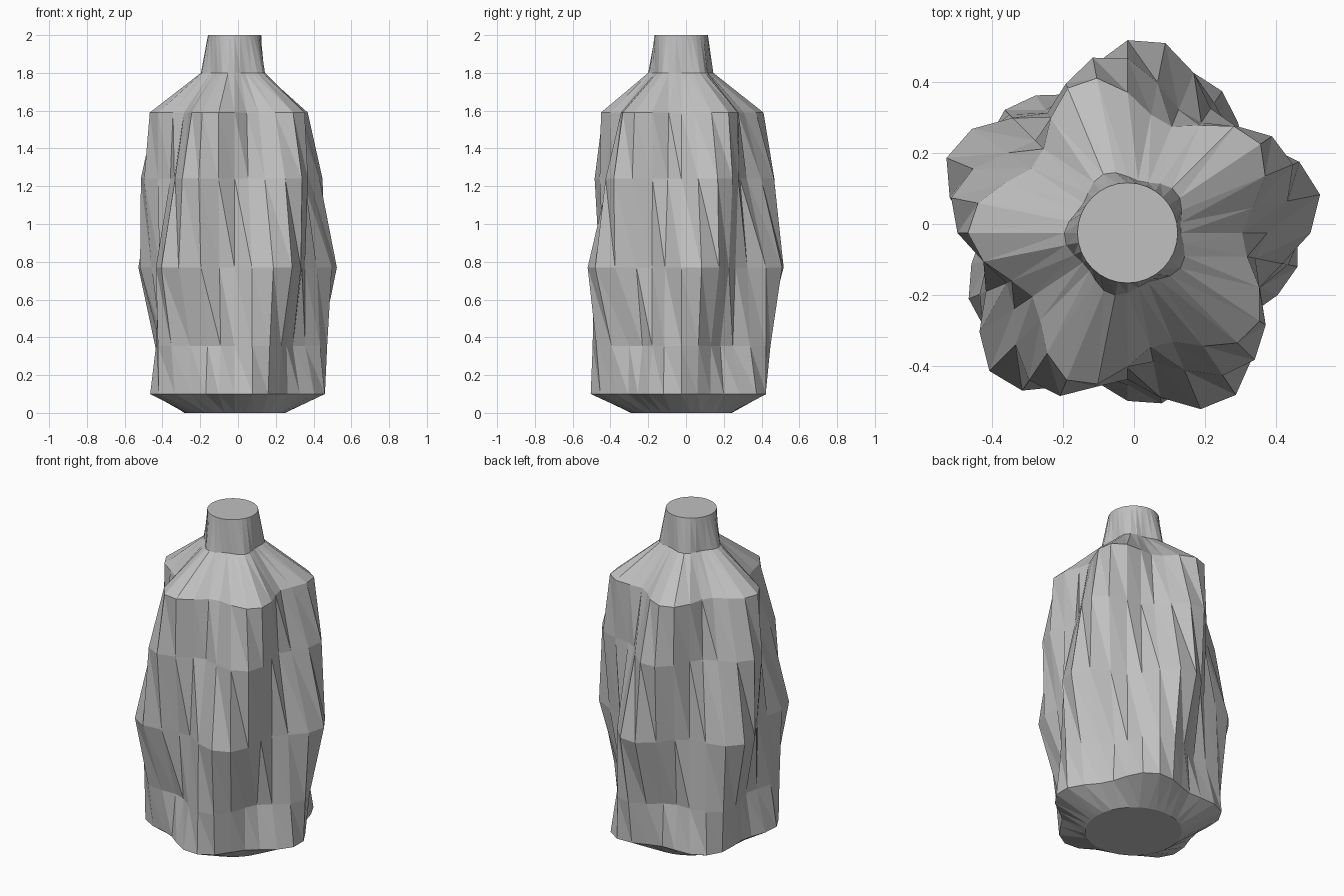
import bpy, bmesh, math

if "Cube" in bpy.data.objects:
    bpy.data.objects.remove(bpy.data.objects["Cube"])

SEGMENTS = 32
LOBES = 5
CX, CY = -0.018, -0.025

# profile rings: height, mean radius, lobe depth, twist in degrees
RINGS = [
    (0.00, 0.267, 0.0, -10),
    (0.10, 0.443, 0.046, -8),
    (0.355, 0.430, 0.060, 0.5),
    (0.77, 0.477, 0.075, 12),
    (1.24, 0.436, 0.070, 25.5),
    (1.59, 0.386, 0.064, 34.3),
    (1.80, 0.164, 0.015, 40),
    (2.00, 0.141, 0.0, 45),
]

bm = bmesh.new()
loops = []
for z, radius, depth, twist in RINGS:
    loop = []
    for i in range(SEGMENTS):
        a = 2 * math.pi * i / SEGMENTS
        r = radius + depth * math.cos(LOBES * (a - math.radians(twist)))
        loop.append(bm.verts.new((CX + r * math.cos(a), CY + r * math.sin(a), z)))
    loops.append(loop)

# fluted wall, split along the twist diagonals
for low, high in zip(loops, loops[1:]):
    for i in range(SEGMENTS):
        k = (i + 1) % SEGMENTS
        bm.faces.new((low[i], low[k], high[i]))
        bm.faces.new((low[k], high[k], high[i]))

# closed base and neck top
bm.faces.new(loops[0][::-1])
bm.faces.new(loops[-1])

mesh = bpy.data.meshes.new("twisted_bottle")
bm.to_mesh(mesh)
bm.free()

grey = bpy.data.materials.new("plain grey")
grey.diffuse_color = (0.53, 0.53, 0.53, 1)
grey.use_nodes = True
grey.node_tree.nodes["Principled BSDF"].inputs["Base Color"].default_value = grey.diffuse_color
mesh.materials.append(grey)

bottle = bpy.data.objects.new("twisted_bottle", mesh)
bpy.context.collection.objects.link(bottle)
